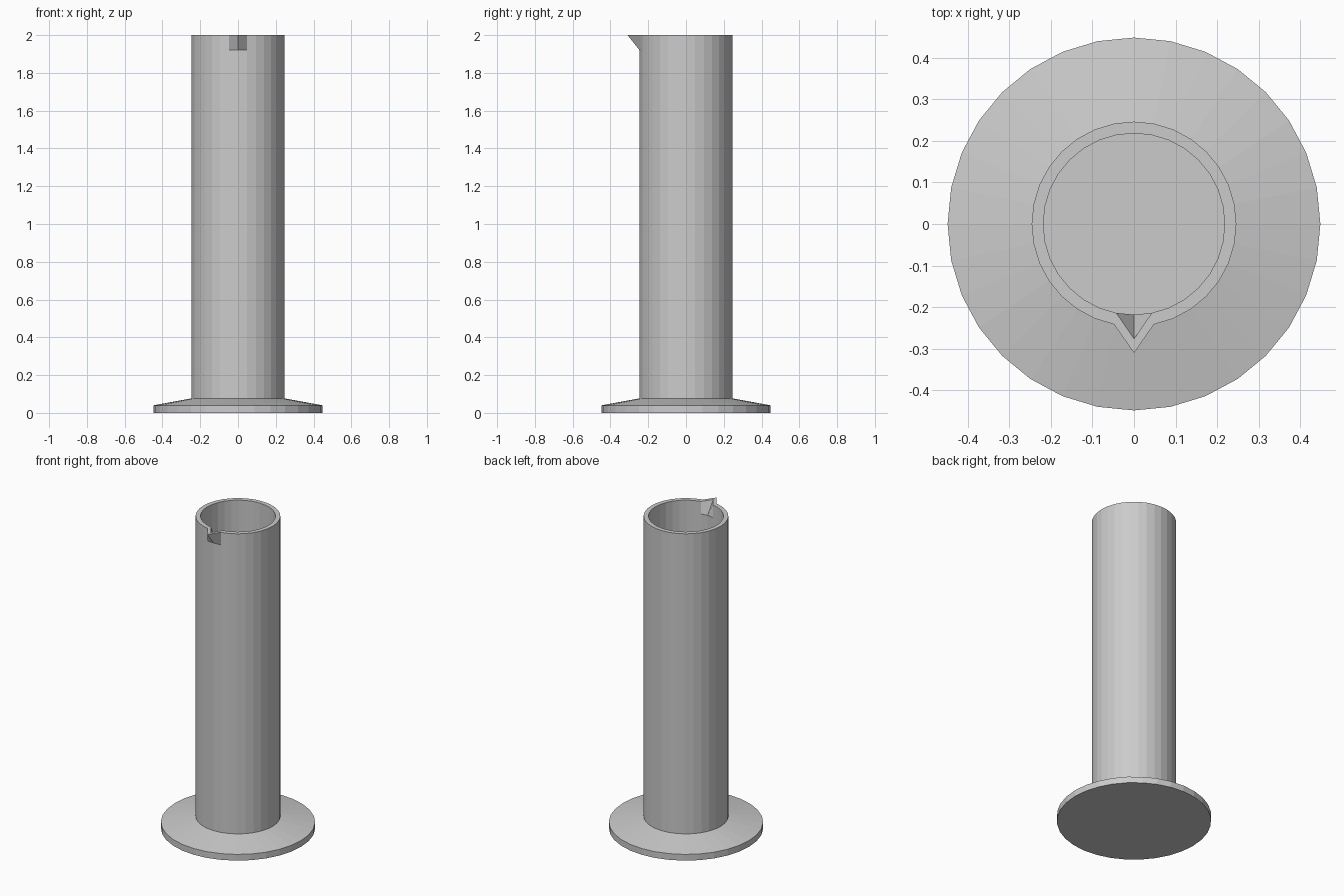
import bpy, bmesh, math

if "Cube" in bpy.data.objects:
    bpy.data.objects.remove(bpy.data.objects["Cube"])

SIDES = 32
SPOUT = SIDES * 3 // 4          # ring vertex facing the front (-y)


def lathe(name, profile, pulls=None):
    """Revolve (radius, z) points, cap both ends; pulls = {ring: y of spout vertex}."""
    bm = bmesh.new()
    rings = []
    for r, z in profile:
        rings.append([bm.verts.new((r * math.cos(math.tau * i / SIDES),
                                    r * math.sin(math.tau * i / SIDES), z))
                      for i in range(SIDES)])
    for a, b in zip(rings, rings[1:]):
        for i in range(SIDES):
            j = (i + 1) % SIDES
            bm.faces.new((a[i], a[j], b[j], b[i]))
    bm.faces.new(rings[0][::-1])
    bm.faces.new(rings[-1])
    for ring, y in (pulls or {}).items():
        rings[ring][SPOUT].co.y = y
    bm.normal_update()
    mesh = bpy.data.meshes.new(name)
    bm.to_mesh(mesh)
    bm.free()
    obj = bpy.data.objects.new(name, mesh)
    bpy.context.collection.objects.link(obj)
    return obj


# Foot, wall, pouring lip and hollow inside in one closed profile
lathe("measuring_cylinder", [
    (0.448, 0.0), (0.448, 0.04),          # foot rim
    (0.246, 0.077),                       # sloped foot top
    (0.246, 1.92), (0.246, 2.0),          # outer wall
    (0.218, 2.0), (0.218, 1.92),          # rim and inner wall
    (0.218, 0.077),                       # inner floor
], pulls={4: -0.31, 5: -0.276})
